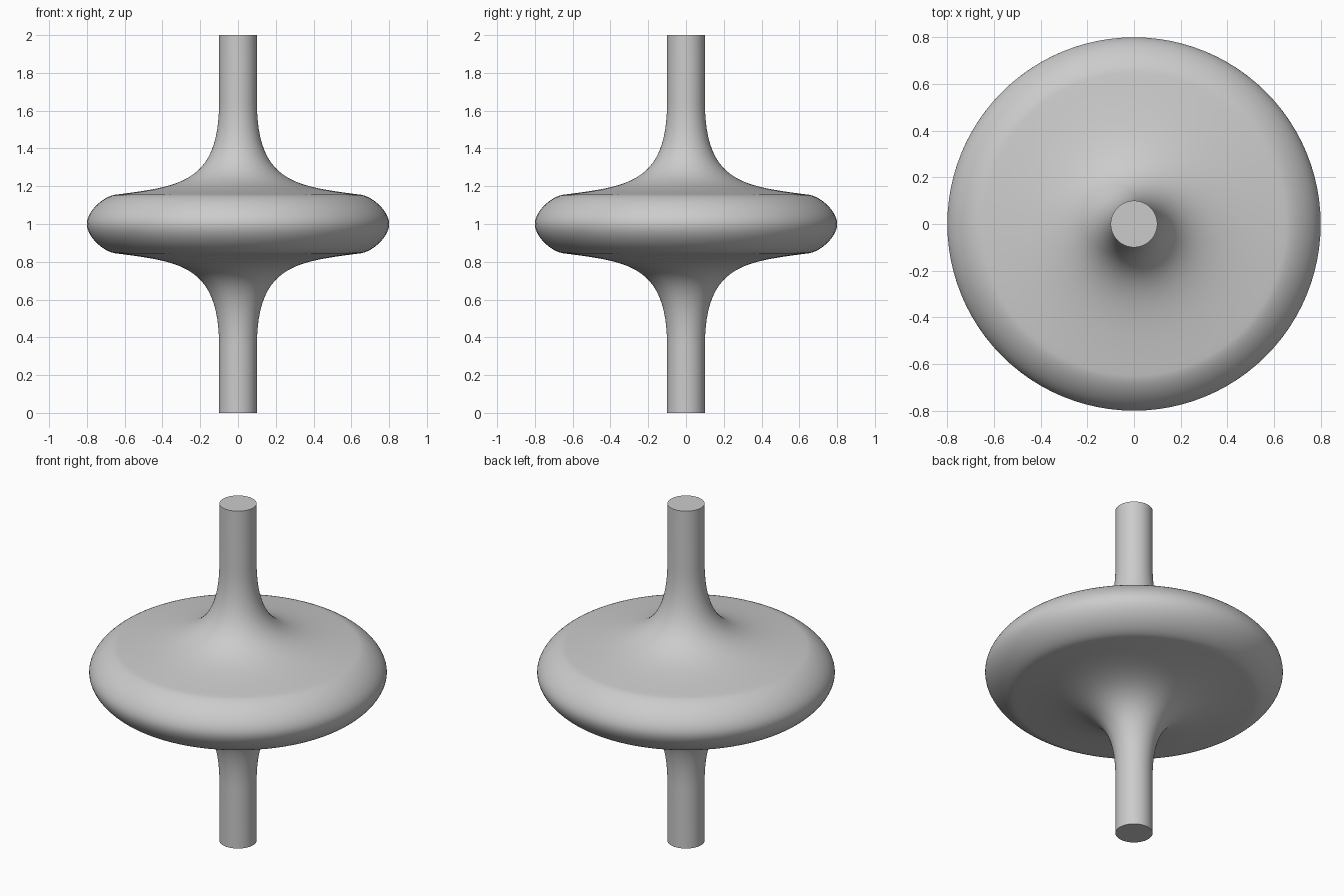
import bpy, bmesh, math
from mathutils import Vector
from mathutils.geometry import interpolate_bezier

cube = bpy.data.objects.get("Cube")
if cube:
    bpy.data.objects.remove(cube, do_unlink=True)

grey = bpy.data.materials.new("plain grey")
grey.use_nodes = True
colour = (0.6, 0.6, 0.6, 1)
grey.diffuse_color = colour
grey.node_tree.nodes["Principled BSDF"].inputs["Base Color"].default_value = colour


def curve(points, steps):
    return interpolate_bezier(*[Vector((r, 0, z)) for r, z in points], steps)


# Upper half profile: shaft, flare and rounded rim, then its mirror below
flare = curve([(0.1, 1.65), (0.1, 1.22), (0.3, 1.2), (0.65, 1.155)], 32)
rim = curve([(0.65, 1.155), (0.71, 1.147), (0.8, 1.07), (0.8, 1.0)], 20)
upper = [Vector((0, 0, 2)), Vector((0.1, 0, 2))] + flare + rim[1:]
lower = [Vector((p.x, 0, 2 - p.z)) for p in reversed(upper[:-1])]
profile = upper + lower

# Turn the profile around the vertical axis
bm = bmesh.new()
verts = [bm.verts.new(p) for p in profile]
edges = [bm.edges.new(pair) for pair in zip(verts, verts[1:])]
bmesh.ops.spin(bm, geom=verts + edges, cent=(0, 0, 0), axis=(0, 0, 1),
               angle=math.tau, steps=96, use_merge=True)
bmesh.ops.remove_doubles(bm, verts=bm.verts, dist=0.0001)
bmesh.ops.recalc_face_normals(bm, faces=bm.faces)

mesh = bpy.data.meshes.new("flared_disc_on_shaft")
bm.to_mesh(mesh)
bm.free()
mesh.materials.append(grey)
disc = bpy.data.objects.new("flared_disc_on_shaft", mesh)
bpy.context.collection.objects.link(disc)

# Smooth body with crisp shaft ends
bpy.ops.object.select_all(action="DESELECT")
disc.select_set(True)
bpy.context.view_layer.objects.active = disc
bpy.ops.object.shade_smooth_by_angle(angle=math.radians(40))
